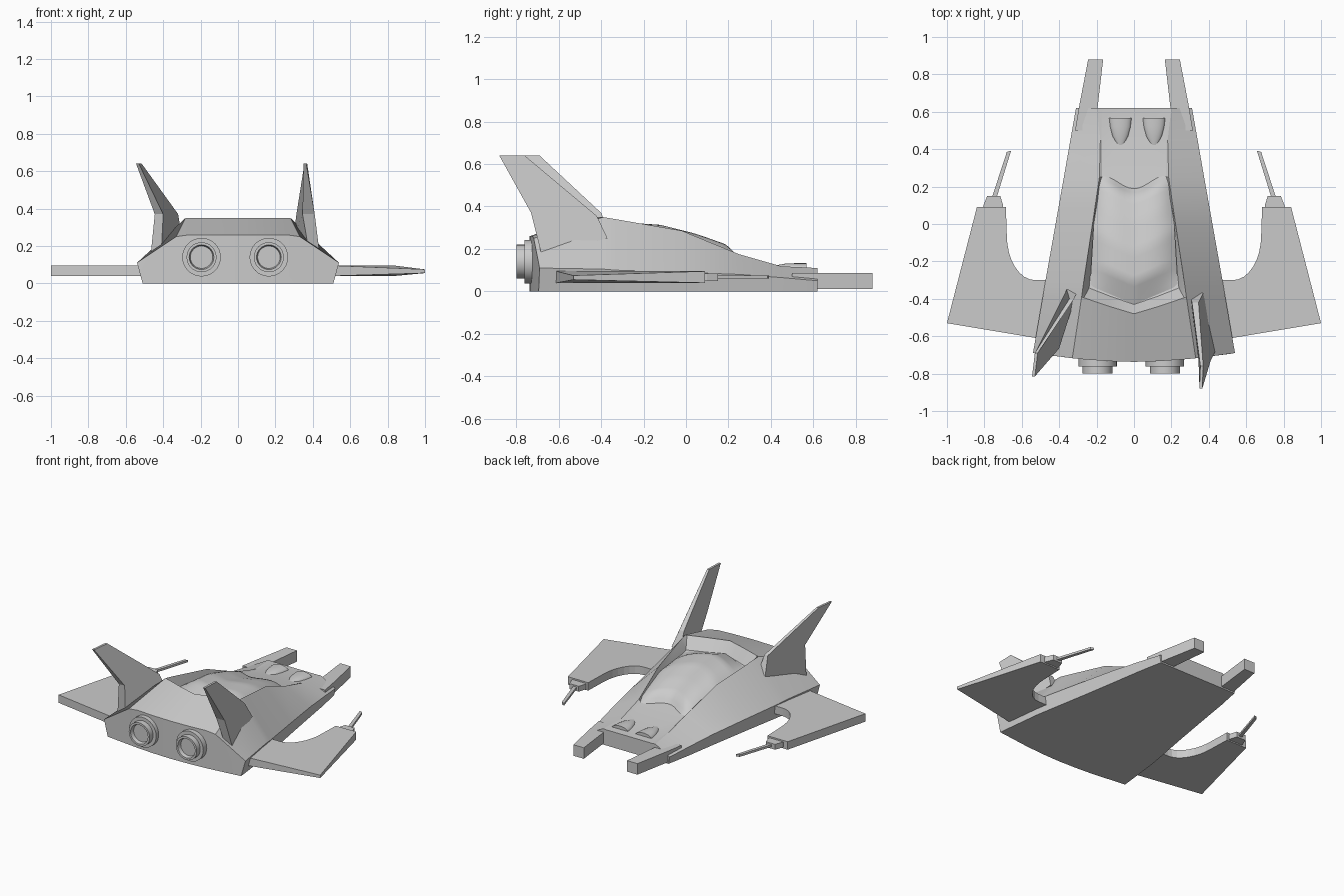
import bpy, bmesh, math

if "Cube" in bpy.data.objects:
    bpy.data.objects.remove(bpy.data.objects["Cube"])


def make(name, verts, faces, smooth=None, mirror=False, recalc=True):
    bm = bmesh.new()
    vs = [bm.verts.new(v) for v in verts]
    for f in faces:
        bm.faces.new([vs[i] for i in f])
    if recalc:
        bmesh.ops.recalc_face_normals(bm, faces=bm.faces)
    me = bpy.data.meshes.new(name)
    bm.to_mesh(me)
    bm.free()
    ob = bpy.data.objects.new(name, me)
    bpy.context.collection.objects.link(ob)
    if mirror:
        ob.modifiers.new("mirror", 'MIRROR')
    if smooth:
        bpy.ops.object.select_all(action='DESELECT')
        ob.select_set(True)
        bpy.context.view_layer.objects.active = ob
        bpy.ops.object.shade_smooth_by_angle(angle=math.radians(smooth))
    return ob


def prism(name, a, b, mirror=False):
    """Solid between two matching outlines."""
    n = len(a)
    faces = [list(range(n)), list(range(2 * n - 1, n - 1, -1))]
    faces += [(i, (i + 1) % n, n + (i + 1) % n, n + i) for i in range(n)]
    return make(name, a + b, faces, mirror=mirror)


def slab(name, outline, z0, z1, mirror=False):
    return prism(name, [(x, y, z0) for x, y in outline],
                 [(x, y, z1) for x, y in outline], mirror)


def lerp_table(t, table):
    for (a, va), (b, vb) in zip(table, table[1:]):
        if t <= b:
            return va + (vb - va) * (t - a) / (b - a)
    return table[-1][1]


# Hull: half cross-sections lofted along y, with sunken cockpit, then mirrored
# y, bottom w, chine w, chine z, rim w, rim z, deck w, deck z, bow, bow span
sections = [
    (-.69, .51, .54, .11, .33, .25, .26, .26, .047, .54),
    (-.39, .475, .488, .105, .28, .35, .268, .35, .09, .28),
    (-.33, .465, .478, .10, .272, .34, .24, .275, .10, .27),
    (-.02, .41, .423, .09, .225, .286, .21, .20, 0, 1),
    (.25, .365, .375, .08, .185, .175, .17, .16, 0, 1),
    (.45, .333, .34, .065, .18, .118, .17, .116, 0, 1),
    (.62, .30, .31, .05, .20, .11, .17, .108, 0, 1)]
verts, faces = [], []
for y, wb, wc, zc, wr, zr, wi, zi, bow, span in sections:
    p = 1.8 if span == .54 else 1.1
    for x, z in [(0, 0), (wi / 2, 0), (wi, 0), (wb, 0), (wc, zc),
                 (wr, zr), (wi, zi), (wi / 2, zi), (0, zi)]:
        verts.append((x, y - bow * max(0, 1 - (x / span) ** p), z))
for s in range(len(sections) - 1):
    for i in range(8):
        a = s * 9 + i
        faces.append((a, a + 1, a + 10, a + 9))
for o in (0, 9 * (len(sections) - 1)):
    for f in ((0, 1, 7, 8), (1, 2, 6, 7), (2, 3, 5, 6), (3, 4, 5)):
        faces.append([o + i for i in f])
make("hull", verts, faces, smooth=20, mirror=True)

# Canopy: domed grid with a scalloped front edge
crest = [(0, .28), (.2, .325), (.45, .315), (.7, .276), (.9, .232), (1, .155)]
edge = [(0, .27), (.5, .255), (.8, .20), (1, .15)]
NU, NV = 16, 20
verts, faces = [], []
for j in range(NV + 1):
    v = j / NV
    for i in range(NU + 1):
        u = 2 * i / NU - 1
        y0 = -.43 + .10 * abs(u)
        y1 = .20 + .065 * (1 - math.cos(math.pi * u * 1.15)) / 2
        e, c = lerp_table(v, edge), lerp_table(v, crest)
        verts.append((u * (.235 - .035 * v), y0 + (y1 - y0) * v,
                      e + (c - e) * (1 - abs(u) ** 3)))
for j in range(NV):
    for i in range(NU):
        a = j * (NU + 1) + i
        faces.append((a, a + 1, a + NU + 2, a + NU + 1))
make("canopy", verts, faces, smooth=40, recalc=False)

# Wings: plan outline with a curved inner cutout; right tip is thinned
arc = [(.69 - .15 * (1 - math.cos(t)) - .01, -.06 - .24 * math.sin(t))
       for t in [math.pi / 2 * k / 8 for k in range(9)]]
plan = [(.40, -.63), (.52, -.61), (1, -.53), (.84, .09), (.685, .09)] + arc + [(.40, -.30)]
slab("left_wing", [(-x, y) for x, y in plan], .04, .095)
low = [(x, y, .055 if x == 1 else .04) for x, y in plan]
high = [(x, y, .075 if x == 1 else .095) for x, y in plan]
prism("right_wing", low, high)

# Wing guns
slab("gun_mounts", [(.70, .07), (.81, .07), (.805, .10), (.785, .15), (.715, .15), (.70, .10)],
     .048, .085, True)
slab("gun_barrels", [(.735, .14), (.76, .14), (.68, .385), (.657, .392)], .06, .075, True)

# Front prongs
slab("nose_prongs", [(.20, .50), (.315, .50), (.295, .62), (.245, .88), (.165, .88), (.195, .62)],
     .01, .086, True)


# Tail fins: (outer x, inner x, y, z)
def fin(name, side, pts):
    prism(name, [(side * o, y, z) for o, i, y, z in pts],
          [(side * i, y, z) for o, i, y, z in pts])


fin("right_fin", 1, [(.365, .35, -.88, .64), (.37, .355, -.76, .64), (.345, .31, -.42, .355),
                     (.37, .30, -.37, .25), (.435, .38, -.68, .17), (.41, .345, -.73, .37)])
fin("left_fin", -1, [(.545, .53, -.815, .64), (.53, .515, -.69, .64), (.345, .32, -.40, .37),
                     (.36, .30, -.35, .25), (.465, .41, -.65, .17), (.445, .40, -.665, .37)])

# Engines: lathed stepped nozzles with recessed centres
prof = [(0, -.66), (.103, -.66), (.103, -.762), (.08, -.762), (.08, -.80), (.066, -.80),
        (.06, -.775), (0, -.775)]
N = 32
for name, cx in (("left_engine", -.195), ("right_engine", .165)):
    verts, faces = [], []
    for r, y in prof[1:-1]:
        for k in range(N):
            t = 2 * math.pi * k / N
            verts.append((cx + r * math.cos(t), y, .14 + r * math.sin(t)))
    m = len(prof) - 2
    for s in range(m - 1):
        for k in range(N):
            k2 = (k + 1) % N
            faces.append((s * N + k, s * N + k2, (s + 1) * N + k2, (s + 1) * N + k))
    faces += [list(range(N)), list(range((m - 1) * N, m * N))]
    make(name, verts, faces, smooth=30)

# Nose scoops: half-round arches sinking into the deck
for name, cx in (("left_scoop", -.073), ("right_scoop", .107)):
    verts, faces = [], []
    rows = [(.568, .062, .028), (.52, .056, .025), (.47, .043, .020), (.42, .015, .008)]
    for y, w, h in rows:
        for k in range(11):
            t = math.pi * k / 10
            verts.append((cx + w * math.cos(t), y, .105 + (.57 - y) * .06 + h * math.sin(t)))
    for s in range(len(rows) - 1):
        for k in range(11):
            k2 = (k + 1) % 11
            faces.append((s * 11 + k, s * 11 + k2, s * 11 + 11 + k2, s * 11 + 11 + k))
    faces += [list(range(11)), list(range(33, 44))]
    make(name, verts, faces, smooth=35)
